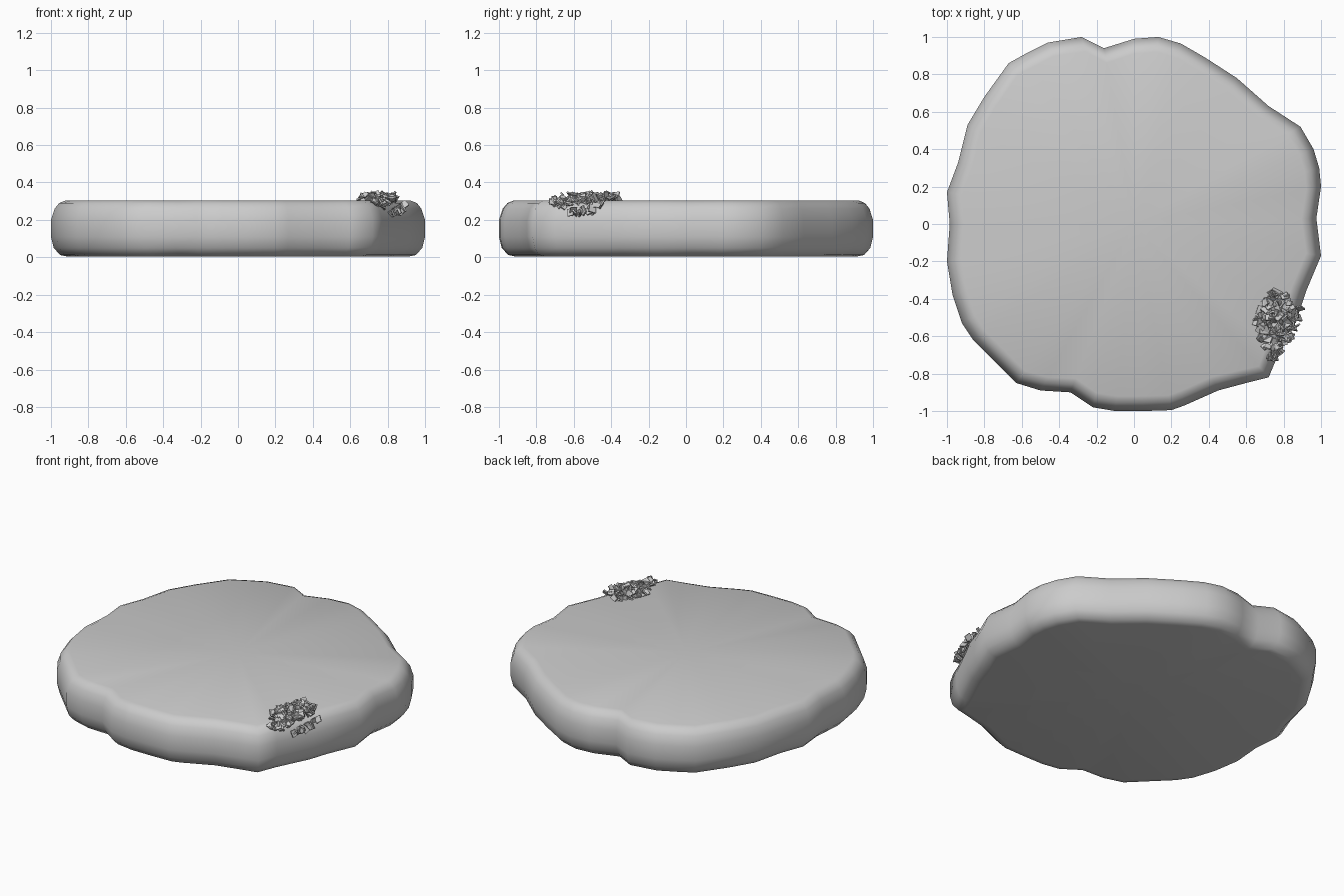
import bpy, bmesh, math, random
from mathutils import Vector, Matrix, Euler
from mathutils.bvhtree import BVHTree

if "Cube" in bpy.data.objects:
    bpy.data.objects.remove(bpy.data.objects["Cube"])

random.seed(4)

# Irregular outline of the stone, seen from above
OUTLINE = [
    (.975, .03), (1, .2), (.99, .3), (.96, .4), (.89, .52), (.72, .63), (.55, .78),
    (.38, .89), (.25, .965), (.13, 1), (0, .99), (-.16, .94), (-.28, 1), (-.46, .97),
    (-.58, .91), (-.67, .86), (-.8, .68), (-.89, .53), (-.94, .33), (-1, .17),
    (-.985, 0), (-1, -.2), (-.97, -.38), (-.92, -.53), (-.86, -.62), (-.63, -.85),
    (-.5, -.89), (-.34, -.9), (-.22, -.98), (-.1, -1), (.05, -1), (.2, -.995), (.27, -.97),
    (.45, -.89), (.6, -.85), (.72, -.82), (.77, -.7), (.88, -.48), (.92, -.36), (1, -.17)]
# Edge profile: inset from the outline, height
PROFILE = [(.09, .004), (.05, .012), (.015, .05), (0, .11), (0, .2), (.02, .26),
           (.045, .29), (.08, .304)]


def add_object(name, bm):
    mesh = bpy.data.meshes.new(name)
    bm.to_mesh(mesh)
    obj = bpy.data.objects.new(name, mesh)
    bpy.context.collection.objects.link(obj)
    return obj


# Stone slab: stacked rings closed by triangle fans
bm = bmesh.new()
rings = []
for inset, z in PROFILE:
    ring = []
    for x, y in OUTLINE:
        s = 1 - inset / math.hypot(x, y)
        ring.append(bm.verts.new((x * s, y * s, z)))
    rings.append(ring)
n = len(OUTLINE)
for lower, upper in zip(rings, rings[1:]):
    for i in range(n):
        j = (i + 1) % n
        bm.faces.new((lower[i], lower[j], upper[j], upper[i]))
bottom = bm.verts.new((0, 0, .004))
top = bm.verts.new((0, 0, .304))
for i in range(n):
    j = (i + 1) % n
    bm.faces.new((rings[0][j], rings[0][i], bottom))
    bm.faces.new((rings[-1][i], rings[-1][j], top))
for f in bm.faces:
    f.smooth = True
bm.normal_update()
surface = BVHTree.FromBMesh(bm)
add_object("stone_slab", bm)
bm.free()

# Moss patch: small tilted flakes scattered over the front right edge
bm = bmesh.new()
for i in range(150):
    a, r = random.uniform(0, math.tau), math.sqrt(random.random())
    p = Vector((.765 + .115 * r * math.cos(a), -.545 + .185 * r * math.sin(a), .29))
    if p.x < .84:
        p.z = .32
    else:
        p.z = .25
    loc, normal, _, _ = surface.find_nearest(p)
    loc = loc + normal * random.uniform(.005, .032)
    tilt = Euler((random.gauss(0, .6), random.gauss(0, .6), random.uniform(0, 6.28)))
    turn = normal.to_track_quat('Z', 'Y').to_matrix() @ tilt.to_matrix()
    size = (random.uniform(.025, .055), random.uniform(.025, .04), .008)
    bmesh.ops.create_cube(bm, size=1, matrix=Matrix.Translation(loc)
                          @ turn.to_4x4() @ Matrix.Diagonal((*size, 1)))
add_object("moss_patch", bm)
bm.free()
